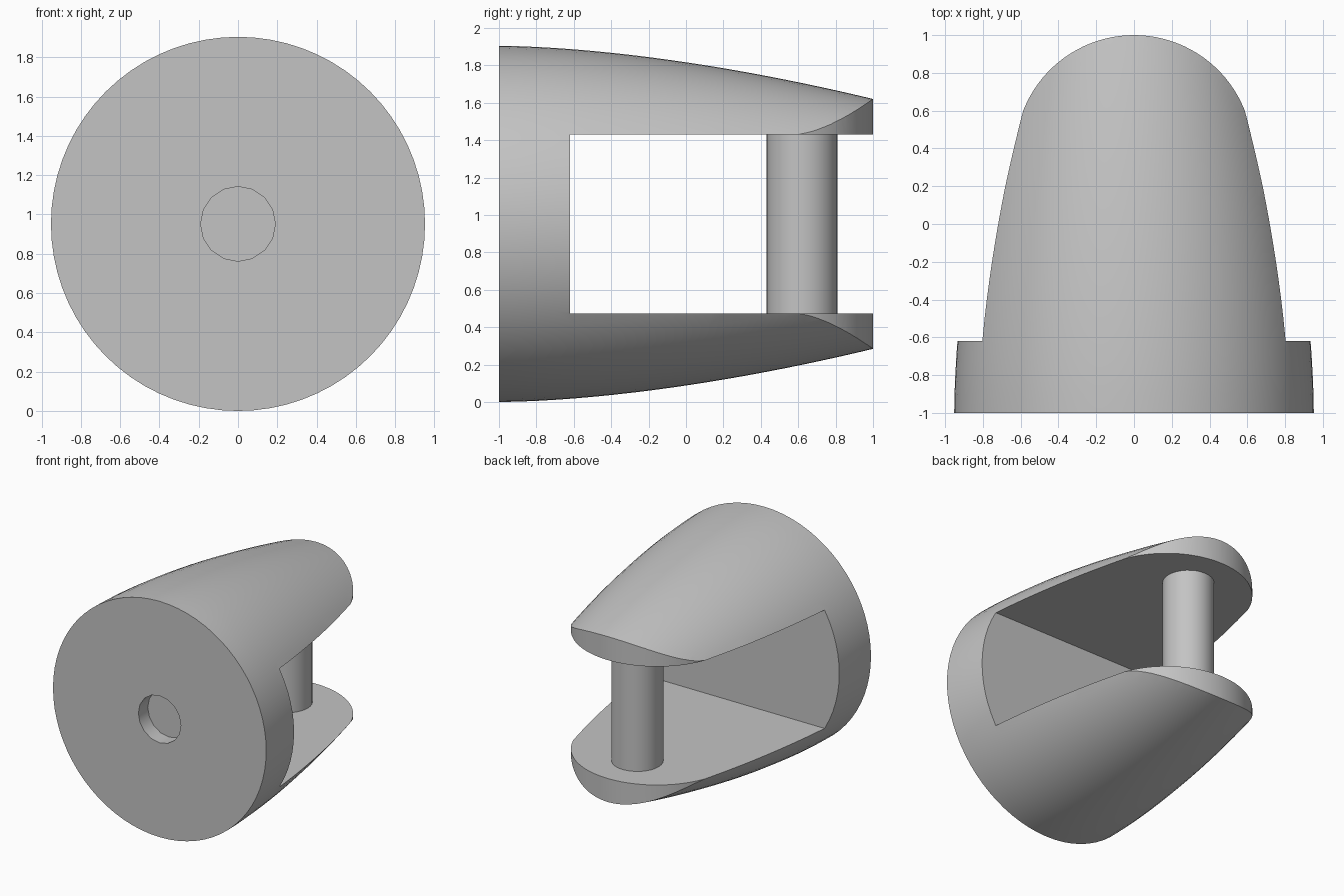
import bpy
import bmesh
import math
from mathutils import Matrix

scene = bpy.context.scene
if "Cube" in bpy.data.objects:
    bpy.data.objects.remove(bpy.data.objects["Cube"], do_unlink=True)

AXIS_Z = 0.952       # height of the body axis, equal to its largest radius
SLOT_HALF = 0.478    # half height of the slot
SLOT_Y = -0.62       # floor of the slot

grey = bpy.data.materials.new("plain grey")
grey.use_nodes = True
grey.diffuse_color = (0.55, 0.55, 0.55, 1)
grey.node_tree.nodes["Principled BSDF"].inputs["Base Color"].default_value = (0.55, 0.55, 0.55, 1)


def make_object(name, bm):
    bmesh.ops.recalc_face_normals(bm, faces=bm.faces)
    mesh = bpy.data.meshes.new(name)
    bm.to_mesh(mesh)
    bm.free()
    obj = bpy.data.objects.new(name, mesh)
    scene.collection.objects.link(obj)
    return obj


def select(obj):
    bpy.ops.object.select_all(action='DESELECT')
    obj.select_set(True)
    bpy.context.view_layer.objects.active = obj


def cylinder(name, radius, length, sides, matrix):
    bm = bmesh.new()
    bmesh.ops.create_cone(bm, cap_ends=True, segments=sides, radius1=radius,
                          radius2=radius, depth=length, matrix=matrix)
    return make_object(name, bm)


def carve(target, cutter, operation):
    cutter.hide_render = True
    select(target)
    mod = target.modifiers.new("carve", 'BOOLEAN')
    mod.operation = operation
    mod.solver = 'EXACT'
    mod.object = cutter
    bpy.ops.object.modifier_apply(modifier=mod.name)
    bpy.data.objects.remove(cutter, do_unlink=True)


def finish(obj):
    obj.data.materials.clear()
    obj.data.materials.append(grey)
    select(obj)
    bpy.ops.object.shade_smooth_by_angle(angle=math.radians(30))


# Tapered body: rings around the y axis, narrowing towards the back
SIDES, RINGS = 72, 20
bm = bmesh.new()
rings = []
for i in range(RINGS + 1):
    t = 2.04 * i / RINGS
    radius = AXIS_Z - 0.088 * t ** 1.69
    rings.append([bm.verts.new((radius * math.sin(a), t - 1, AXIS_Z + radius * math.cos(a)))
                  for a in (math.tau * k / SIDES for k in range(SIDES))])
for lower, upper in zip(rings, rings[1:]):
    for k in range(SIDES):
        n = (k + 1) % SIDES
        bm.faces.new((lower[k], lower[n], upper[n], upper[k]))
bm.faces.new(rings[0])
bm.faces.new(rings[-1])
body = make_object("forked_body", bm)

# Rounded ends of the two prongs: arc outline with tangent sides, extruded upwards
ARC_Y, ARC_R, START = 0.37, 0.63, math.radians(18.5)
outline = []
for i in range(41):
    a = START + (math.pi - 2 * START) * i / 40
    outline.append((ARC_R * math.cos(a), ARC_Y + ARC_R * math.sin(a)))
x0, y0 = outline[0]
x1 = x0 + (y0 + 1.2) * math.tan(START)
outline += [(-x1, -1.2), (x1, -1.2)]
bm = bmesh.new()
face = bm.faces.new([bm.verts.new((x, y, -0.5)) for x, y in outline])
top = bmesh.ops.extrude_face_region(bm, geom=[face])
bmesh.ops.translate(bm, vec=(0, 0, 3),
                    verts=[v for v in top["geom"] if isinstance(v, bmesh.types.BMVert)])
carve(body, make_object("end_rounding", bm), 'INTERSECT')

# Slot between the prongs
bm = bmesh.new()
bmesh.ops.create_cube(bm, size=1, matrix=Matrix.Translation((0, SLOT_Y + 1, AXIS_Z))
                      @ Matrix.Diagonal((3, 2, 2 * SLOT_HALF, 1)))
carve(body, make_object("slot_cutter", bm), 'DIFFERENCE')

# Shallow round hole in the front face
hole = cylinder("hole_cutter", 0.19, 0.24, 16, Matrix.Translation((0, -1, AXIS_Z))
                @ Matrix.Rotation(math.pi / 2, 4, 'X'))
carve(body, hole, 'DIFFERENCE')
finish(body)

# Cross pin joining the prongs
pin = cylinder("cross_pin", 0.19, 2 * SLOT_HALF + 0.01, 32,
               Matrix.Translation((0, 0.62, AXIS_Z)))
finish(pin)
